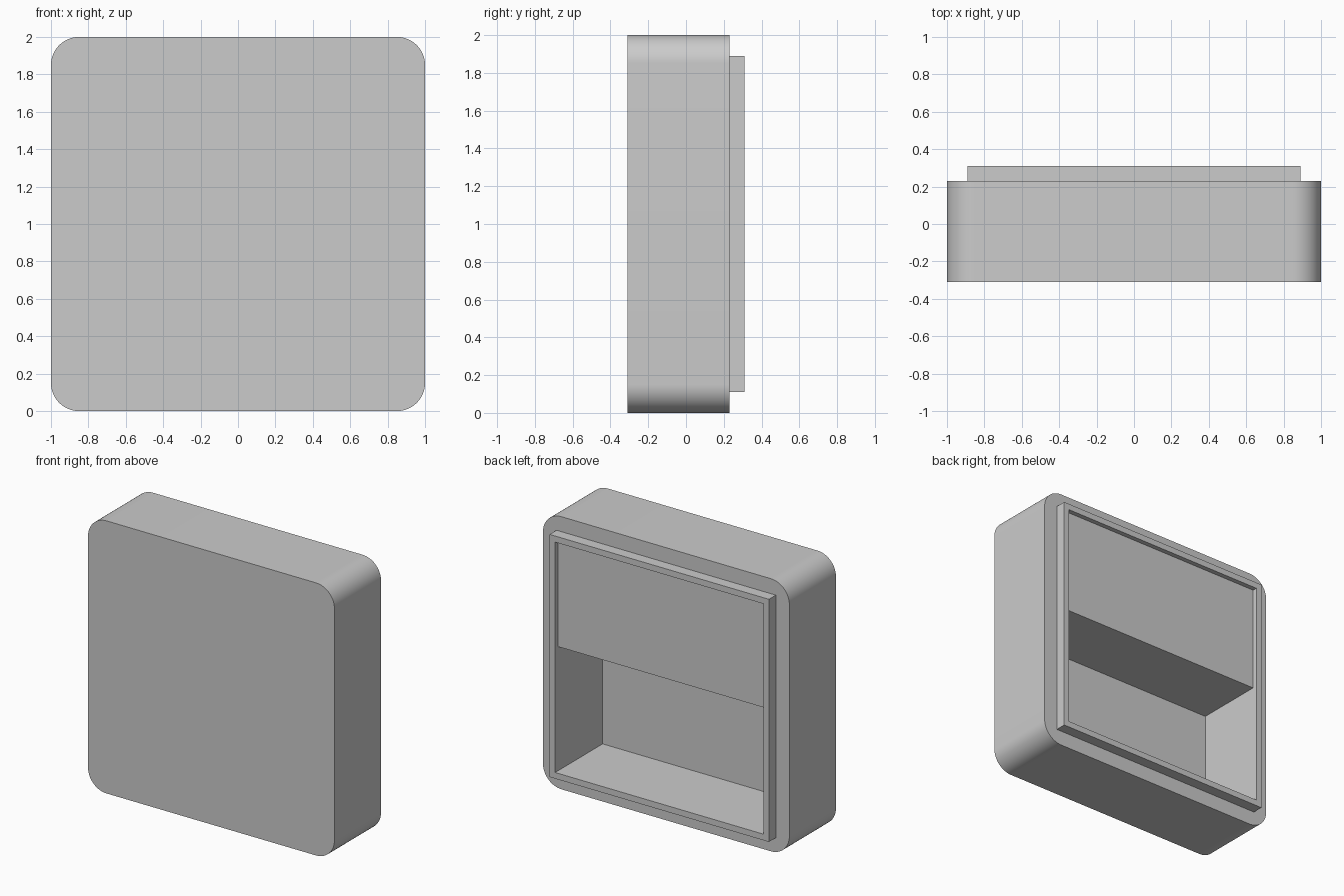
import bpy
import bmesh
from math import cos, sin, pi

old = bpy.data.objects.get("Cube")
if old:
    bpy.data.objects.remove(old, do_unlink=True)

grey = bpy.data.materials.new("plain grey")
grey.use_nodes = True
COLOUR = (0.6, 0.6, 0.6, 1)
grey.diffuse_color = COLOUR
grey.node_tree.nodes["Principled BSDF"].inputs["Base Color"].default_value = COLOUR


def slab(name, half_x, z0, z1, y0, y1, radius=0, steps=16):
    """Rectangle in the XZ plane, optionally with round corners, extruded along y."""
    points = []
    corners = [(1, 1), (-1, 1), (-1, -1), (1, -1)]
    for quarter, (sx, sz) in enumerate(corners):
        cx = sx * (half_x - radius)
        cz = z1 - radius if sz > 0 else z0 + radius
        for i in range(steps + 1 if radius else 1):
            a = (quarter + i / steps) * pi / 2
            points.append((cx + radius * cos(a), y0, cz + radius * sin(a)))
    bm = bmesh.new()
    face = bm.faces.new([bm.verts.new(p) for p in points])
    extruded = bmesh.ops.extrude_face_region(bm, geom=[face], use_keep_orig=True)
    verts = [v for v in extruded["geom"] if isinstance(v, bmesh.types.BMVert)]
    bmesh.ops.translate(bm, verts=verts, vec=(0, y1 - y0, 0))
    bmesh.ops.recalc_face_normals(bm, faces=bm.faces)
    mesh = bpy.data.meshes.new(name)
    bm.to_mesh(mesh)
    bm.free()
    mesh.materials.append(grey)
    obj = bpy.data.objects.new(name, mesh)
    bpy.context.collection.objects.link(obj)
    return obj


def activate(obj):
    bpy.ops.object.select_all(action='DESELECT')
    obj.select_set(True)
    bpy.context.view_layer.objects.active = obj


def combine(target, tool, operation):
    mod = target.modifiers.new(operation.lower(), 'BOOLEAN')
    mod.operation = operation
    mod.solver = 'EXACT'
    mod.object = tool
    activate(target)
    bpy.ops.object.modifier_apply(modifier=mod.name)
    bpy.data.objects.remove(tool, do_unlink=True)


# Rounded case with a raised rim on the back, hollowed from behind
case = slab("case", 1, 0, 2, -0.31, 0.23, radius=0.15)
rim = slab("rim", 0.89, 0.11, 1.89, 0, 0.31)
combine(case, rim, 'UNION')
cavity = slab("cavity_cutter", 0.845, 0.155, 1.845, -0.24, 0.5)
combine(case, cavity, 'DIFFERENCE')
activate(case)
bpy.ops.object.shade_smooth_by_angle(angle=pi / 6)

# Block filling the upper half of the cavity, tucked into the walls
slab("upper_block", 0.86, 1.065, 1.86, -0.26, 0.275)
